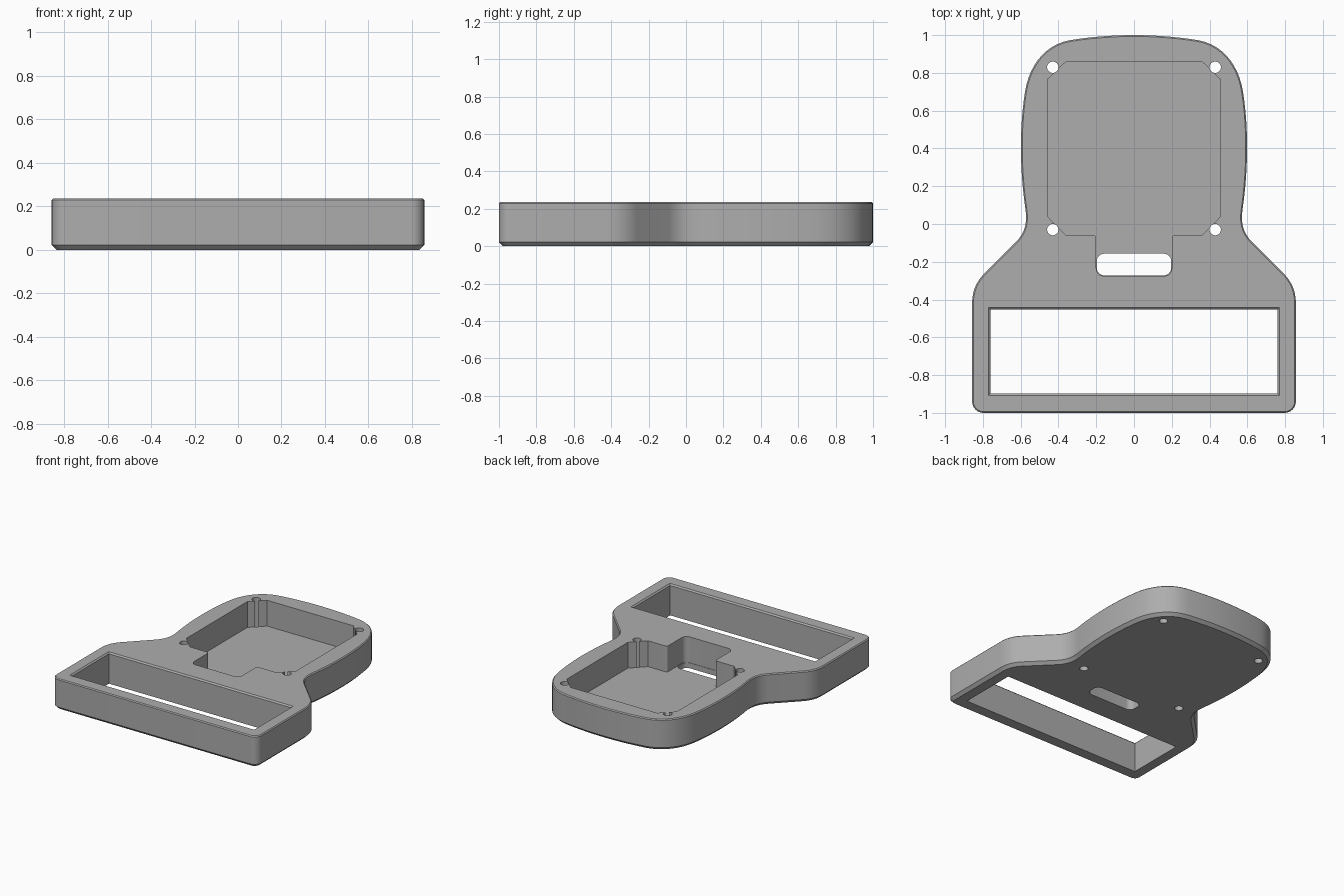
import bpy
import bmesh
from math import cos, sin, pi
from mathutils import Vector
from mathutils.geometry import interpolate_bezier

if "Cube" in bpy.data.objects:
    bpy.data.objects.remove(bpy.data.objects["Cube"], do_unlink=True)

grey = bpy.data.materials.new("plain grey")
grey.use_nodes = True
grey.diffuse_color = (0.42, 0.42, 0.42, 1)
grey.node_tree.nodes["Principled BSDF"].inputs["Base Color"].default_value = (0.42, 0.42, 0.42, 1)

HEIGHT = 0.235
FLOOR = 0.04


def mirrored(half):
    """Close a right-hand half profile, listed bottom to top, across x = 0."""
    return half + [(-x, y) for x, y in reversed(half) if x > 1e-5]


def grown(points, amount):
    """Offset a counter-clockwise polygon outwards with mitred corners."""
    pts = [Vector(p) for p in points]
    result = []
    for i, p in enumerate(pts):
        a = (p - pts[i - 1]).normalized()
        b = (pts[(i + 1) % len(pts)] - p).normalized()
        na, nb = Vector((a.y, -a.x)), Vector((b.y, -b.x))
        result.append(p + (na + nb) * amount / (1 + na.dot(nb)))
    return result


def loft(name, points, levels):
    """Solid through (height, offset) levels of one outline."""
    bm = bmesh.new()
    rings = [[bm.verts.new((p.x, p.y, z)) for p in grown(points, off)] for z, off in levels]
    for low, high in zip(rings, rings[1:]):
        for i in range(len(low)):
            j = (i + 1) % len(low)
            bm.faces.new((low[i], low[j], high[j], high[i]))
    bm.faces.new(rings[0][::-1])
    bm.faces.new(rings[-1])
    mesh = bpy.data.meshes.new(name)
    bm.to_mesh(mesh)
    bm.free()
    mesh.materials.append(grey)
    obj = bpy.data.objects.new(name, mesh)
    bpy.context.collection.objects.link(obj)
    return obj


def arc(cx, cy, r, start, end, steps=8):
    return [(cx + r * cos(start + (end - start) * i / steps),
             cy + r * sin(start + (end - start) * i / steps)) for i in range(steps + 1)]


def curve(*controls):
    return [tuple(v) for v in interpolate_bezier(*[Vector(c) for c in controls], 12)]


# Body outline: square foot, flared shoulder, waist and rounded head
half = [(0, -1)] + arc(0.797, -0.94, 0.06, -pi / 2, 0)
half += curve((0.857, -0.42), (0.857, -0.36), (0.837, -0.305), (0.79, -0.26))
half += curve((0.62, -0.09), (0.575, -0.04), (0.565, 0.01), (0.575, 0.08))
half += curve((0.575, 0.08), (0.606, 0.29), (0.606, 0.52), (0.577, 0.7))[1:]
half += curve((0.577, 0.7), (0.555, 0.84), (0.47, 0.95), (0.34, 0.973))[1:]
half += curve((0.34, 0.973), (0.23, 0.991), (0.11, 1), (0, 1))[1:]
half[-1] = (0, 1)
body = loft("buckle_body", mirrored(half),
            [(0, -0.022), (0.022, 0), (HEIGHT - 0.007, 0), (HEIGHT, -0.007)])

cutters = []
over = HEIGHT + 0.1

# Recess with clipped corners and a rounded tab
tab = arc(0.16, -0.235, 0.04, -pi / 2, 0) + arc(0.215, -0.075, 0.015, pi, pi / 2, 4)
recess = tab + [(0.36, -0.06), (0.458, 0.04), (0.458, 0.765), (0.36, 0.86)]
cutters.append(loft("recess_cutter", mirrored(recess), [(FLOOR, 0), (over, 0)]))

# Strap window with a chamfered upper rim
window = [(0.76, -0.897), (0.76, -0.452)]
cutters.append(loft("window_cutter", mirrored(window),
                    [(-0.1, 0), (HEIGHT - 0.01, 0), (HEIGHT, 0.01), (over, 0.01)]))

# Rounded slot through the recess floor
slot = arc(0.157, -0.232, 0.04, -pi / 2, 0) + arc(0.157, -0.197, 0.04, 0, pi / 2)
cutters.append(loft("slot_cutter", mirrored(slot), [(-0.1, 0), (0.12, 0)]))

# Four pin holes
for x in (-0.43, 0.43):
    for y in (-0.03, 0.83):
        ring = arc(x, y, 0.03, 0, 2 * pi, 24)[:-1]
        cutters.append(loft("pin_hole_cutter", ring, [(-0.1, 0), (over, 0)]))

# Carve the body
bpy.ops.object.select_all(action='DESELECT')
bpy.context.view_layer.objects.active = body
body.select_set(True)
for cutter in cutters:
    cutter.hide_render = True
    mod = body.modifiers.new("cut", 'BOOLEAN')
    mod.operation = 'DIFFERENCE'
    mod.solver = 'EXACT'
    mod.object = cutter
    bpy.ops.object.modifier_apply(modifier=mod.name)
    bpy.data.objects.remove(cutter, do_unlink=True)
bpy.ops.object.shade_smooth_by_angle(angle=pi / 6)
